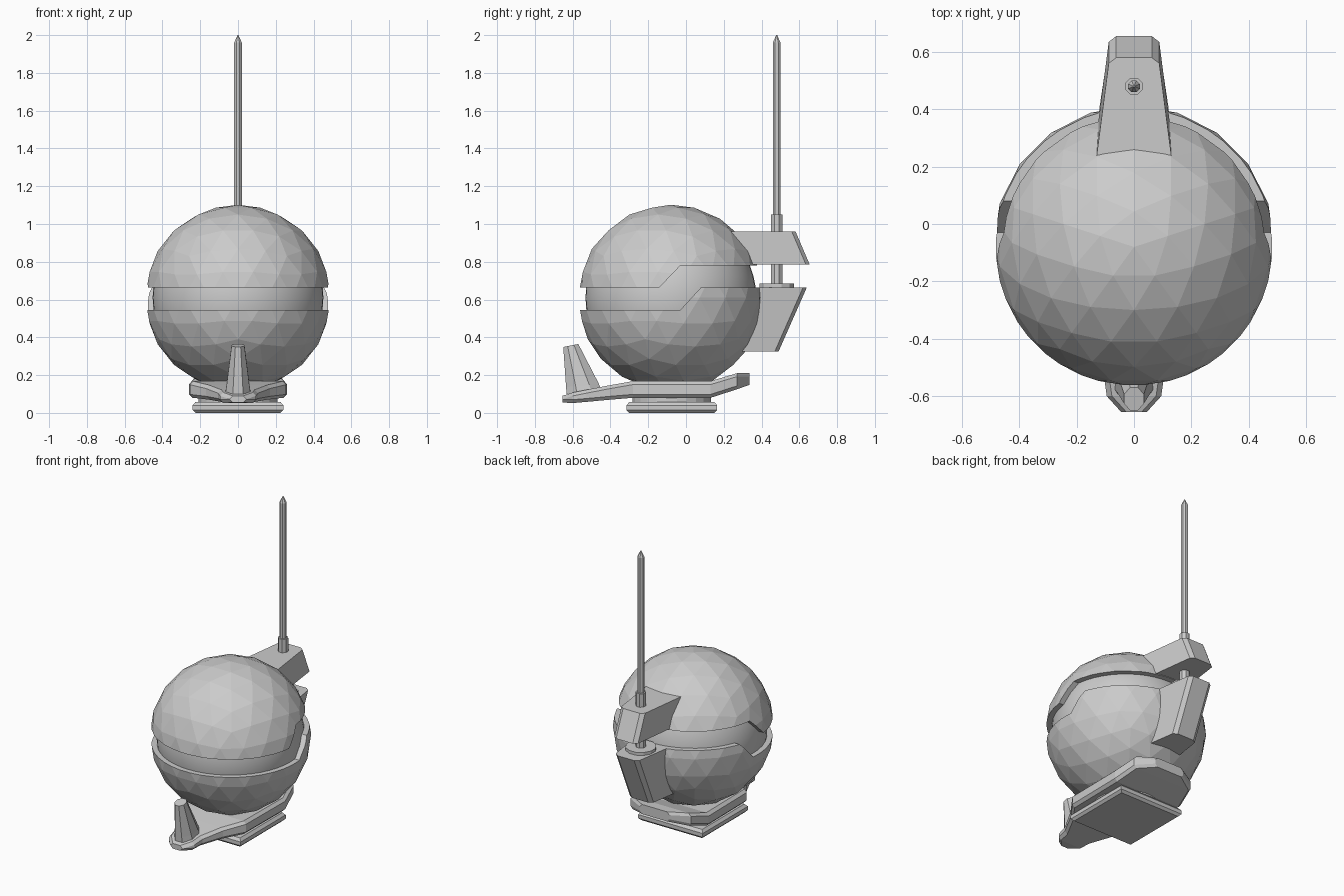
import bpy, bmesh, math
from mathutils import Matrix, Vector

if "Cube" in bpy.data.objects:
    bpy.data.objects.remove(bpy.data.objects["Cube"])

CENTER = Vector((0, -0.08, 0.61))


def make_object(name, bm):
    bmesh.ops.recalc_face_normals(bm, faces=bm.faces)
    mesh = bpy.data.meshes.new(name)
    bm.to_mesh(mesh)
    bm.free()
    obj = bpy.data.objects.new(name, mesh)
    bpy.context.collection.objects.link(obj)
    return obj


def loft(name, rings):
    """Skin a list of equally sized point rings and cap both ends."""
    bm = bmesh.new()
    vs = [[bm.verts.new(p) for p in ring] for ring in rings]
    n = len(vs[0])
    for a, b in zip(vs, vs[1:]):
        for i in range(n):
            bm.faces.new((a[i], a[(i + 1) % n], b[(i + 1) % n], b[i]))
    bm.faces.new(vs[0])
    bm.faces.new(vs[-1])
    return make_object(name, bm)


def oval(cx, cy, z, rx, ry, n=8, tilt=0):
    ring = []
    for i in range(n):
        a = 2 * math.pi * (i + 0.5) / n
        dy = ry * math.sin(a)
        ring.append((cx + rx * math.cos(a), cy + dy, z + tilt * dy))
    return ring


def lathe(name, y, steps, n=8):
    return loft(name, [oval(0, y, z, r, r, n) for r, z in steps])


def icosphere(name, radius):
    bm = bmesh.new()
    bmesh.ops.create_icosphere(
        bm, subdivisions=3, radius=radius,
        matrix=Matrix.Translation(CENTER) @ Matrix.Rotation(math.pi / 2, 4, 'Z'))
    return make_object(name, bm)


def apply_boolean(obj, cutter, operation):
    cutter.hide_render = True
    mod = obj.modifiers.new("cut", 'BOOLEAN')
    mod.operation = operation
    mod.solver = 'EXACT'
    mod.object = cutter
    bpy.context.view_layer.objects.active = obj
    bpy.ops.object.modifier_apply(modifier=mod.name)
    bpy.data.objects.remove(cutter)


# faceted shell halves, trimmed along a stepped seam
def shell(name, profile):
    obj = icosphere(name, 0.492)
    prism = loft("trim_prism", [[(x, y, z) for y, z in profile] for x in (-1, 1)])
    apply_boolean(obj, prism, 'INTERSECT')
    apply_boolean(obj, icosphere("hollow", 0.44), 'DIFFERENCE')
    return obj


shell("upper_shell", [(-1, 0.665), (-0.14, 0.665), (-0.03, 0.78), (1, 0.78), (1, 1.5), (-1, 1.5)])
shell("lower_shell", [(-1, 0.545), (-0.03, 0.545), (0.08, 0.665), (1, 0.665), (1, -0.5), (-1, -0.5)])

# smooth core visible in the seam
bm = bmesh.new()
bmesh.ops.create_uvsphere(bm, u_segments=48, v_segments=24, radius=0.452,
                          matrix=Matrix.Translation(CENTER))
for f in bm.faces:
    f.smooth = True
make_object("inner_core", bm)


# sheared rear brackets that hold the mast
def bracket(name, z0, end0, z1, end1, length):
    rings = []
    for z, e in ((z0, end0), (z1, end1)):
        half = [(0.135, e - length), (0.088, e - 0.02), (0.062, e)]
        ring = [(x, y, z) for x, y in half]
        ring += [(-x, y, z) for x, y in reversed(half)]
        rings.append(ring)
    return loft(name, rings)


bracket("upper_bracket", 0.785, 0.655, 0.96, 0.58, 0.38)
bracket("lower_bracket", 0.325, 0.49, 0.665, 0.64, 0.33)

# antenna mast
lathe("mast_disc", 0.48, [(0.095, 0.655), (0.095, 0.685)], 12)
lathe("mast_pin", 0.48, [(0.032, 0.67), (0.032, 0.80)])
lathe("mast_collar", 0.48, [(0.032, 0.95), (0.032, 1.05)])
lathe("antenna", 0.48, [(0.022, 1.04), (0.022, 1.96), (0.003, 2.0)])


# square ground plate with bevelled rims
def square(h, z):
    return [(sx * h, -0.075 + sy * h, z) for sx, sy in ((-1, -1), (1, -1), (1, 1), (-1, 1))]


loft("ground_plate", [square(0.225, 0), square(0.24, 0.015),
                      square(0.24, 0.04), square(0.225, 0.058)])
lathe("swivel_disc", -0.075, [(0.21, 0.05), (0.21, 0.10)], 24)

# foot: octagonal sections along y as (y, half width, bottom, top)
stations = [(-0.655, 0.045, 0.055, 0.09), (-0.60, 0.095, 0.052, 0.108),
            (-0.53, 0.105, 0.058, 0.122), (-0.40, 0.17, 0.07, 0.147),
            (-0.28, 0.255, 0.08, 0.168), (0.13, 0.26, 0.08, 0.168),
            (0.27, 0.225, 0.125, 0.21), (0.335, 0.11, 0.148, 0.212)]
sections = []
for y, w, b, t in stations:
    c = 0.018
    sections.append([(w - c, y, b), (w, y, b + c), (w, y, t - c), (w - c, y, t),
                     (c - w, y, t), (-w, y, t - c), (-w, y, b + c), (c - w, y, b)])
loft("foot", sections)

# tapered toe post
loft("toe_post", [oval(0, -0.54, 0.11, 0.072, 0.10, 8, 0.1),
                  oval(0, -0.548, 0.145, 0.066, 0.094, 8, 0.1),
                  oval(0, -0.61, 0.357, 0.037, 0.043, 8, 0.2)])
